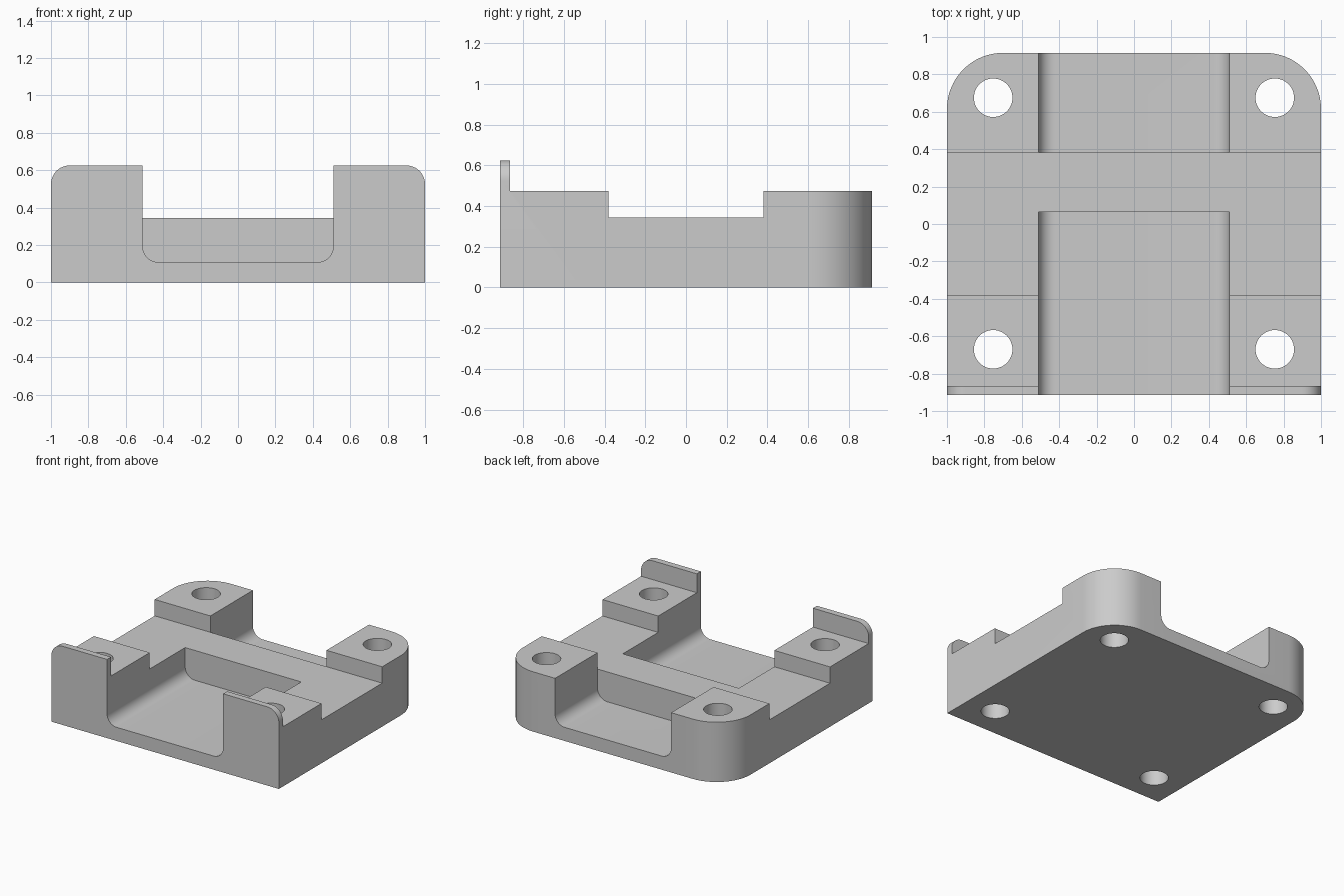
import bpy, bmesh, math

if "Cube" in bpy.data.objects:
    bpy.data.objects.remove(bpy.data.objects["Cube"], do_unlink=True)

HALF_Y = 0.915
grey = bpy.data.materials.new("light_grey")
grey.use_nodes = True
grey.diffuse_color = (0.6, 0.6, 0.6, 1)
grey.node_tree.nodes["Principled BSDF"].inputs["Base Color"].default_value = (0.6, 0.6, 0.6, 1)


def rounded_rect(a0, a1, b0, b1, radii, steps=12):
    """Rectangle outline; radii run counter-clockwise from the low corner."""
    corners = [(a0, b0, 1, 1), (a1, b0, -1, 1), (a1, b1, -1, -1), (a0, b1, 1, -1)]
    pts = []
    for i, ((a, b, sa, sb), r) in enumerate(zip(corners, radii)):
        if r == 0:
            pts.append((a, b))
            continue
        for k in range(steps + 1):
            t = math.pi + (i + k / steps) * math.pi / 2
            pts.append((a + sa * r + r * math.cos(t), b + sb * r + r * math.sin(t)))
    return pts


def prism(name, outline, axis, low, high):
    """Extrude a flat outline along an axis."""
    place = {"x": lambda a, b, d: (d, a, b),
             "y": lambda a, b, d: (a, d, b),
             "z": lambda a, b, d: (a, b, d)}[axis]
    bm = bmesh.new()
    rings = [[bm.verts.new(place(a, b, d)) for a, b in outline] for d in (low, high)]
    n = len(outline)
    for ring in rings:
        bm.faces.new(ring)
    for i in range(n):
        j = (i + 1) % n
        bm.faces.new((rings[0][i], rings[0][j], rings[1][j], rings[1][i]))
    bmesh.ops.recalc_face_normals(bm, faces=bm.faces)
    mesh = bpy.data.meshes.new(name)
    bm.to_mesh(mesh)
    bm.free()
    mesh.materials.append(grey)
    obj = bpy.data.objects.new(name, mesh)
    bpy.context.collection.objects.link(obj)
    return obj


def combine(target, cutter, operation):
    """Apply a boolean and remove its helper."""
    cutter.hide_render = True
    mod = target.modifiers.new("shape", "BOOLEAN")
    mod.operation, mod.solver, mod.object = operation, "EXACT", cutter
    bpy.context.view_layer.objects.active = target
    bpy.ops.object.modifier_apply(modifier=mod.name)
    bpy.data.objects.remove(cutter, do_unlink=True)


# Body: stepped side profile with front lip, raised pads and lower middle
side = [(-HALF_Y, 0), (HALF_Y, 0), (HALF_Y, 0.475), (0.382, 0.475), (0.382, 0.345),
        (-0.38, 0.345), (-0.38, 0.475), (-0.865, 0.475), (-0.865, 0.625), (-HALF_Y, 0.625)]
body = prism("mounting_bracket", side, "x", -1, 1)

# Rounded rear corners
plan = rounded_rect(-1, 1, -1.2, HALF_Y, (0, 0, 0.3, 0.3), 16)
combine(body, prism("plan_shape", plan, "z", -0.2, 1), "INTERSECT")

# Rounded outer corners of the front lip
front = rounded_rect(-1, 1, -0.2, 0.625, (0, 0, 0.1, 0.1))
combine(body, prism("front_shape", front, "y", -1.2, 1.2), "INTERSECT")

# Front and rear channels with filleted floors
channel = rounded_rect(-0.51, 0.51, 0.108, 1, (0.085, 0.085, 0, 0))
for low, high in ((-1.2, 0.065), (0.382, 1.2)):
    combine(body, prism("channel_cutter", channel, "y", low, high), "DIFFERENCE")

# Four vertical screw holes
for x in (-0.753, 0.753):
    for y in (-0.67, 0.675):
        r = 0.103
        circle = rounded_rect(x - r, x + r, y - r, y + r, (r,) * 4)
        # Drop the repeated point where neighbouring arcs meet
        circle = [p for i, p in enumerate(circle) if i % 13]
        combine(body, prism("hole_cutter", circle, "z", -0.2, 1), "DIFFERENCE")

bpy.ops.object.select_all(action="DESELECT")
body.select_set(True)
bpy.context.view_layer.objects.active = body
bpy.ops.object.shade_smooth_by_angle(angle=math.radians(30))
